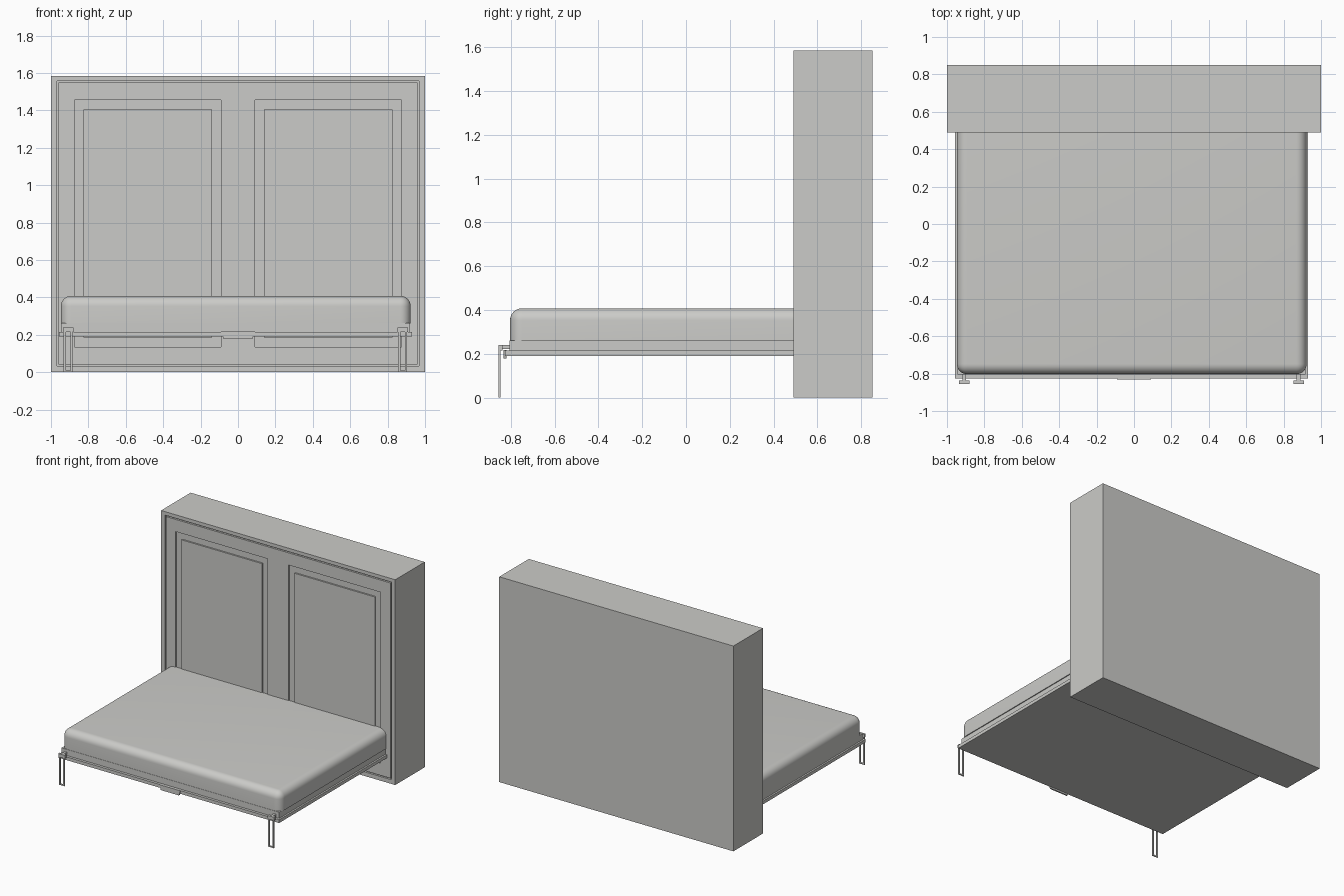
import bpy, bmesh
from mathutils import Vector

if "Cube" in bpy.data.objects:
    bpy.data.objects.remove(bpy.data.objects["Cube"], do_unlink=True)

grey = bpy.data.materials.new("light_grey")
grey.use_nodes = True
grey.diffuse_color = (0.6, 0.6, 0.58, 1)
grey.node_tree.nodes["Principled BSDF"].inputs["Base Color"].default_value = (0.6, 0.6, 0.58, 1)


def finish(name, bm):
    mesh = bpy.data.meshes.new(name)
    bmesh.ops.recalc_face_normals(bm, faces=bm.faces[:])
    bm.to_mesh(mesh)
    bm.free()
    mesh.materials.append(grey)
    obj = bpy.data.objects.new(name, mesh)
    bpy.context.collection.objects.link(obj)
    return obj


def add_box(bm, x, y, z):
    verts = bmesh.ops.create_cube(bm, size=1)["verts"]
    for v in verts:
        v.co = Vector([(a + b) / 2 + c * (b - a) for (a, b), c in zip((x, y, z), v.co)])
    return verts


def box(name, x, y, z):
    bm = bmesh.new()
    add_box(bm, x, y, z)
    return finish(name, bm)


def activate(obj):
    bpy.ops.object.select_all(action='DESELECT')
    obj.select_set(True)
    bpy.context.view_layer.objects.active = obj


def cut_frame(target, outer_x, outer_z, width, depth):
    """Cut a rectangular channel of the given width into the cabinet front."""
    (x0, x1), (z0, z1) = outer_x, outer_z
    bm = bmesh.new()
    rings = []
    for y in (FRONT - 0.02, FRONT + depth):
        for d in (0, width):
            rings.append([bm.verts.new((px, y, pz)) for px, pz in (
                (x0 + d, z0 + d), (x1 - d, z0 + d), (x1 - d, z1 - d), (x0 + d, z1 - d))])
    near_out, near_in, far_out, far_in = rings
    for a, b in ((near_out, near_in), (near_in, far_in), (far_in, far_out), (far_out, near_out)):
        for i in range(4):
            j = (i + 1) % 4
            bm.faces.new((a[i], a[j], b[j], b[i]))
    cutter = finish("channel_cutter", bm)
    cutter.hide_render = True
    mod = target.modifiers.new("channel", 'BOOLEAN')
    mod.operation = 'DIFFERENCE'
    mod.solver = 'EXACT'
    mod.object = cutter
    activate(target)
    bpy.ops.object.modifier_apply(modifier=mod.name)
    bpy.data.objects.remove(cutter, do_unlink=True)


# Wall cabinet with door outline and two raised-field panels
FRONT = 0.49
cabinet = box("cabinet", (-1, 1), (FRONT, 0.85), (0, 1.585))
cut_frame(cabinet, (-0.968, 0.968), (0.032, 1.558), 0.009, 0.015)
for panel_x in ((-0.875, -0.09), (0.09, 0.875)):
    cut_frame(cabinet, panel_x, (0.135, 1.455), 0.05, 0.012)

# Fold-down platform, slightly off centre
MID = -0.014
box("bed_base", (MID - 0.943, MID + 0.943), (-0.825, FRONT + 0.005), (0.19, 0.215))
box("bed_frame", (MID - 0.93, MID + 0.93), (-0.805, FRONT + 0.005), (0.215, 0.262))

# Mattress with soft top and front corners
bm = bmesh.new()
add_box(bm, (MID - 0.933, MID + 0.937), (-0.803, FRONT + 0.005), (0.26, 0.408))
soft = []
for e in bm.edges:
    a, b = (v.co for v in e.verts)
    at_wall = min(a.y, b.y) > 0
    if not at_wall and max(a.z, b.z) > 0.4:
        soft.append(e)
bmesh.ops.bevel(bm, geom=soft, offset=0.055, segments=8, profile=0.5, affect='EDGES')
mattress = finish("mattress", bm)
activate(mattress)
bpy.ops.object.shade_smooth_by_angle(angle=0.6)

# Folding loop legs with their brackets
for side, cx in (("right", MID - 0.894), ("left", MID + 0.894)):
    bm = bmesh.new()
    y = (-0.855, -0.847)
    for s in (-1, 1):
        add_box(bm, sorted((cx + s * 0.012, cx + s * 0.024)), y, (0, 0.23))
    add_box(bm, (cx - 0.024, cx + 0.024), y, (0, 0.01))
    finish(side + "_leg", bm)
    bm = bmesh.new()
    add_box(bm, (cx - 0.028, cx + 0.028), (-0.856, -0.838), (0.215, 0.24))
    add_box(bm, (cx - 0.01, cx + 0.01), (-0.84, -0.8), (0.222, 0.24))
    finish(side + "_leg_bracket", bm)

# Pull handle under the front edge
bm = bmesh.new()
for v in add_box(bm, (-0.09, 0.09), (-0.832, -0.82), (0.178, 0.217)):
    if v.co.z < 0.19:
        v.co.x *= 0.85
finish("pull_handle", bm)
